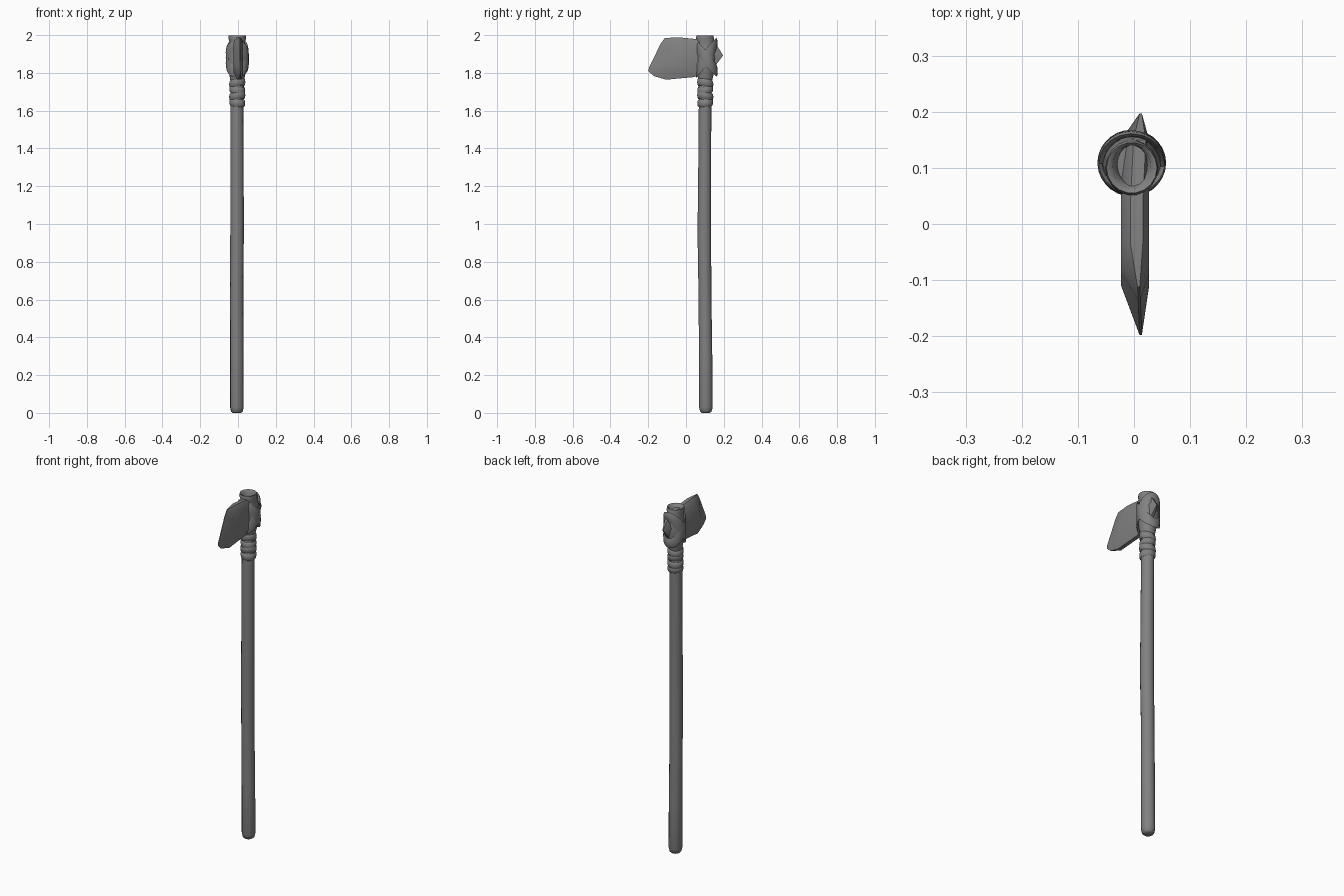
import bpy, bmesh, math
from mathutils import Vector

if "Cube" in bpy.data.objects:
    bpy.data.objects.remove(bpy.data.objects["Cube"])

CX, CY = -0.004, 0.104

mat = bpy.data.materials.new("dark_grey")
mat.diffuse_color = (0.22, 0.22, 0.22, 1)
mat.use_nodes = True
mat.node_tree.nodes["Principled BSDF"].inputs["Base Color"].default_value = mat.diffuse_color


def finish(name, bm, angle=40):
    bmesh.ops.recalc_face_normals(bm, faces=bm.faces)
    me = bpy.data.meshes.new(name)
    bm.to_mesh(me)
    bm.free()
    me.materials.append(mat)
    ob = bpy.data.objects.new(name, me)
    bpy.context.collection.objects.link(ob)
    bpy.ops.object.select_all(action='DESELECT')
    ob.select_set(True)
    bpy.context.view_layer.objects.active = ob
    bpy.ops.object.shade_smooth_by_angle(angle=math.radians(angle))
    return ob


def bridge(bm, a, b):
    n = len(a)
    for i in range(n):
        bm.faces.new((a[i], a[(i + 1) % n], b[(i + 1) % n], b[i]))


def loft(name, rings, n=14, angle=40):
    """Stack elliptical rings given as (x, y, z, rx, ry)."""
    bm = bmesh.new()
    loops = [[bm.verts.new((x + rx * math.cos(2 * math.pi * i / n),
                            y + ry * math.sin(2 * math.pi * i / n), z))
              for i in range(n)] for x, y, z, rx, ry in rings]
    for a, b in zip(loops, loops[1:]):
        bridge(bm, a, b)
    bm.faces.new(loops[0])
    bm.faces.new(loops[-1])
    return finish(name, bm, angle)


def band(name, z, rx, ry, rise, roll, width, thick, n=28, m=8, cy=CY):
    """Closed cord around the handle; rise tilts front-to-back, roll side-to-side."""
    def path(t):
        return Vector((CX + rx * math.cos(t), cy + ry * math.sin(t),
                       z + rise * math.sin(t) + roll * math.cos(t)))
    bm = bmesh.new()
    loops = []
    for i in range(n):
        t = 2 * math.pi * i / n
        out = Vector((math.cos(t) / rx, math.sin(t) / ry, 0)).normalized()
        tan = (path(t + 0.01) - path(t - 0.01)).normalized()
        side = tan.cross(out).normalized()
        loops.append([bm.verts.new(path(t)
                      + out * thick * math.cos(2 * math.pi * j / m)
                      + side * width * math.sin(2 * math.pi * j / m)) for j in range(m)])
    for i in range(n):
        bridge(bm, loops[i], loops[(i + 1) % n])
    return finish(name, bm, 60)


# Slightly bowed wooden handle with rounded foot
loft("handle", [
    (-0.006, 0.105, 0.0, 0.022, 0.022), (-0.006, 0.105, 0.007, 0.031, 0.031),
    (-0.006, 0.105, 0.03, 0.036, 0.037), (-0.006, 0.104, 0.3, 0.036, 0.036),
    (-0.007, 0.100, 0.65, 0.035, 0.035), (-0.005, 0.097, 0.95, 0.036, 0.037),
    (-0.005, 0.099, 1.3, 0.035, 0.035), (-0.006, 0.101, 1.65, 0.034, 0.034),
    (-0.004, 0.104, 1.93, 0.032, 0.034)], angle=60)

# Cord wraps below the head
for k, (z, r, tilt) in enumerate([(1.643, 0.036, 0.003), (1.677, 0.037, -0.005),
                                  (1.711, 0.036, 0.005), (1.745, 0.037, -0.006)]):
    band(f"cord_wrap_{k + 1}", z, r, r, tilt, -tilt, 0.019, 0.006, cy=0.102)

# Leather sleeve around the head, with an open flared lip
loft("head_binding", [
    (CX, 0.102, 1.755, 0.036, 0.036), (CX, 0.103, 1.785, 0.041, 0.042),
    (CX, 0.106, 1.83, 0.051, 0.049), (CX, 0.107, 1.88, 0.055, 0.054),
    (CX, 0.106, 1.93, 0.049, 0.052), (CX, 0.103, 1.965, 0.041, 0.048),
    (CX, 0.100, 1.983, 0.047, 0.049), (CX, 0.100, 1.998, 0.045, 0.045),
    (CX, 0.102, 1.994, 0.034, 0.039), (CX, 0.106, 1.955, 0.026, 0.034)], 18, 60)

# Two wide, flat leather straps crossing over the sides
band("strap_rising", 1.880, 0.054, 0.053, 0.078, 0.004, 0.027, 0.006, cy=0.108)
band("strap_falling", 1.876, 0.055, 0.053, -0.068, -0.004, 0.027, 0.006, cy=0.109)

# Chipped stone blade: thin rim outline with raised faces on both sides
rim = [(0.197, 1.892), (0.150, 1.968), (0.045, 1.980), (-0.035, 1.988), (-0.112, 1.985),
       (-0.134, 1.955), (-0.197, 1.825), (-0.198, 1.808), (-0.170, 1.783),
       (-0.105, 1.764), (0.045, 1.778), (0.145, 1.825)]
face = [(0.150, 1.893), (0.125, 1.945), (0.045, 1.960), (-0.035, 1.966), (-0.075, 1.955),
        (-0.088, 1.930), (-0.105, 1.850), (-0.110, 1.835), (-0.100, 1.820),
        (-0.070, 1.800), (0.040, 1.802), (0.120, 1.845)]


def rim_x(y):
    return 0.003 + 0.009 * min(1, abs(y) / 0.19)


bm = bmesh.new()
edges = [[bm.verts.new((rim_x(y) + s * (0.002 if y < -0.11 or y > 0.18 else 0.011), y, z))
          for y, z in rim] for s in (-1, 1)]
flats = [[bm.verts.new((0.002 + s * 0.025, y, z)) for y, z in face] for s in (-1, 1)]
bridge(bm, edges[0], edges[1])
for e, f in zip(edges, flats):
    bridge(bm, e, f)
    bm.faces.new(f)
finish("stone_blade", bm, 50)
